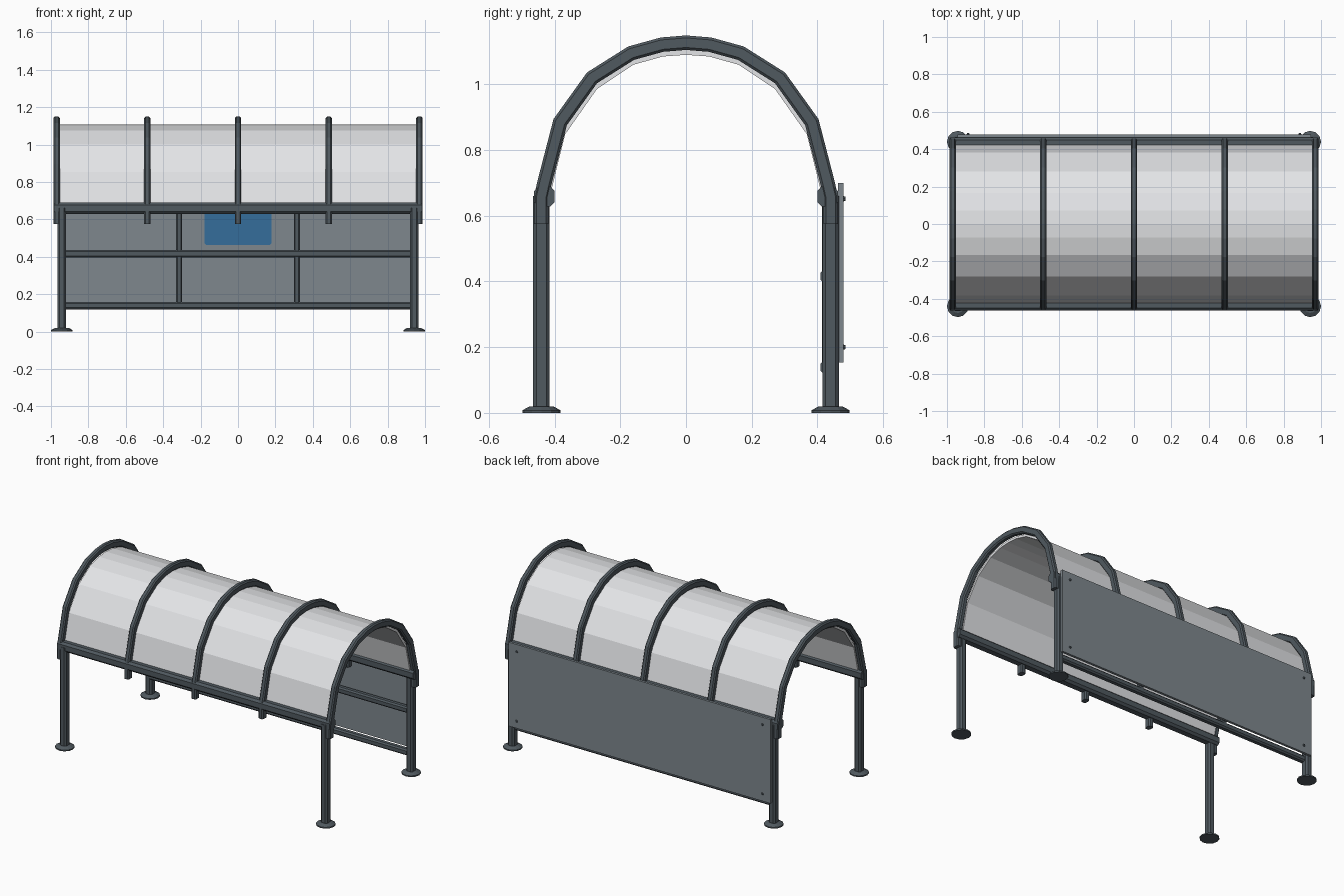
import bpy, bmesh, math
from mathutils import Vector

if "Cube" in bpy.data.objects:
    bpy.data.objects.remove(bpy.data.objects["Cube"], do_unlink=True)


def material(name, rgb):
    m = bpy.data.materials.new(name)
    m.use_nodes = True
    m.diffuse_color = (*rgb, 1)
    m.node_tree.nodes["Principled BSDF"].inputs["Base Color"].default_value = (*rgb, 1)
    return m


STEEL = material("dark steel", (0.08, 0.1, 0.115))
PANEL = material("grey panel", (0.21, 0.245, 0.27))
COVER = material("pale cover", (0.8, 0.81, 0.83))
BLUE = material("sign blue", (0.035, 0.155, 0.33))


def finish(name, bm, mat):
    bmesh.ops.recalc_face_normals(bm, faces=bm.faces)
    mesh = bpy.data.meshes.new(name)
    bm.to_mesh(mesh)
    bm.free()
    mesh.materials.append(mat)
    ob = bpy.data.objects.new(name, mesh)
    bpy.context.collection.objects.link(ob)
    return ob


def bar(name, path, side, width, depth, chamfer=0.22, mat=STEEL):
    """Sweep a chamfered rectangle along a path; width runs along side."""
    pts, side = [Vector(p) for p in path], Vector(side)
    w, d = width / 2, depth / 2
    c = chamfer * min(width, depth)
    section = []
    for sx, sy in ((1, 1), (-1, 1), (-1, -1), (1, -1)):
        pair = [(sx * w, sy * (d - c)), (sx * (w - c), sy * d)]
        section += pair if sx * sy > 0 else pair[::-1]
    bm = bmesh.new()
    rings = []
    for i, p in enumerate(pts):
        before = (p - pts[i - 1]).normalized() if i else None
        after = (pts[i + 1] - p).normalized() if i < len(pts) - 1 else before
        before = before or after
        tangent = (before + after).normalized()
        out = side.cross(tangent) / tangent.dot(after)
        rings.append([bm.verts.new(p + side * a + out * b) for a, b in section])
    n = len(section)
    for r, s in zip(rings, rings[1:]):
        for j in range(n):
            bm.faces.new((r[j], r[(j + 1) % n], s[(j + 1) % n], s[j]))
    bm.faces.new(rings[0])
    bm.faces.new(rings[-1])
    return finish(name, bm, mat)


def prism(name, outline, axis, start, end, mat):
    """Extrude a 2D outline along x or y."""
    bm = bmesh.new()
    place = (lambda a, b: (start, a, b)) if axis == "x" else (lambda a, b: (a, start, b))
    face = bm.faces.new([bm.verts.new(place(a, b)) for a, b in outline])
    grown = bmesh.ops.extrude_face_region(bm, geom=[face])["geom"]
    move = Vector((end - start, 0, 0)) if axis == "x" else Vector((0, end - start, 0))
    bmesh.ops.translate(bm, vec=move, verts=[v for v in grown if isinstance(v, bmesh.types.BMVert)])
    return finish(name, bm, mat)


def cone(name, loc, r1, r2, height, sides, mat, along_y=False):
    bm = bmesh.new()
    bmesh.ops.create_cone(bm, cap_ends=True, segments=sides, radius1=r1, radius2=r2, depth=height)
    ob = finish(name, bm, mat)
    ob.location = loc
    if along_y:
        ob.rotation_euler.x = -math.pi / 2
    return ob


def mirrored(half):
    """Complete a left half outline whose last point lies on the centre line."""
    return half + [(-y, z) for y, z in reversed(half[:-1])]


# Posts and feet
for sx, xname in ((1, "left"), (-1, "right")):
    for sy, yname in ((-1, "front"), (1, "back")):
        x, y = sx * 0.942, sy * 0.44
        tag = f"{yname}_{xname}"
        bar(f"{tag}_post", [(x, y, 0.01), (x, y, 0.66)], (1, 0, 0), 0.046, 0.05)
        cone(f"{tag}_foot_rim", (x, y, 0.004), 0.058, 0.058, 0.008, 12, STEEL)
        cone(f"{tag}_foot", (x, y, 0.014), 0.058, 0.036, 0.012, 12, STEEL)

# Long beams under the roof edges
for sy, yname in ((-1, "front"), (1, "back")):
    y = sy * 0.431
    bar(f"{yname}_beam", [(-0.984, y, 0.659), (0.984, y, 0.659)], (0, 1, 0), 0.062, 0.06)

# Roof arches
arch = mirrored([(-0.44, 0.575), (-0.44, 0.66), (-0.431, 0.70), (-0.383, 0.885),
                 (-0.286, 1.02), (-0.167, 1.095), (-0.073, 1.121), (0, 1.127)])
for i in range(5):
    x = (i - 2) * 0.485
    bar(f"arch_{i + 1}", [(x, y, z) for y, z in arch], (1, 0, 0), 0.034, 0.044)

# Curved roof cover
outer = mirrored([(-0.427, 0.67), (-0.382, 0.853), (-0.28, 1.0),
                  (-0.165, 1.074), (-0.072, 1.1), (0, 1.106)])
inner = mirrored([(-0.412, 0.67), (-0.368, 0.848), (-0.271, 0.986),
                  (-0.16, 1.06), (-0.07, 1.085), (0, 1.09)])
prism("roof_cover", outer + inner[::-1], "x", -0.954, 0.954, COVER)

# Back wall frame
for name, z in (("lower_rail", 0.139), ("middle_rail", 0.416)):
    bar(name, [(-0.93, 0.43, z), (0.93, 0.43, z)], (0, 1, 0), 0.04, 0.04)
for sx, xname in ((1, "left"), (-1, "right")):
    x = sx * 0.315
    bar(f"{xname}_upright", [(x, 0.432, 0.13), (x, 0.432, 0.65)], (1, 0, 0), 0.032, 0.036)

# Back wall panel and its bolts
prism("back_panel", [(-0.945, 0.153), (0.945, 0.153), (0.945, 0.7), (-0.945, 0.7)],
      "y", 0.463, 0.479, PANEL)
for x in (-0.887, 0.887):
    for z in (0.2, 0.652):
        cone("panel_bolt", (x, 0.481, z), 0.009, 0.006, 0.009, 8, STEEL, along_y=True)

# Blue sign plate with rounded corners on the inside of the panel
corner = 0.016
plate = []
for k, (sx, sz) in enumerate(((1, 1), (-1, 1), (-1, -1), (1, -1))):
    for step in range(4):
        a = (k + step / 3) * math.pi / 2
        plate.append((sx * (0.18 - corner) + corner * math.cos(a),
                      0.565 + sz * (0.103 - corner) + corner * math.sin(a)))
prism("sign_plate", plate, "y", 0.455, 0.4635, BLUE)
